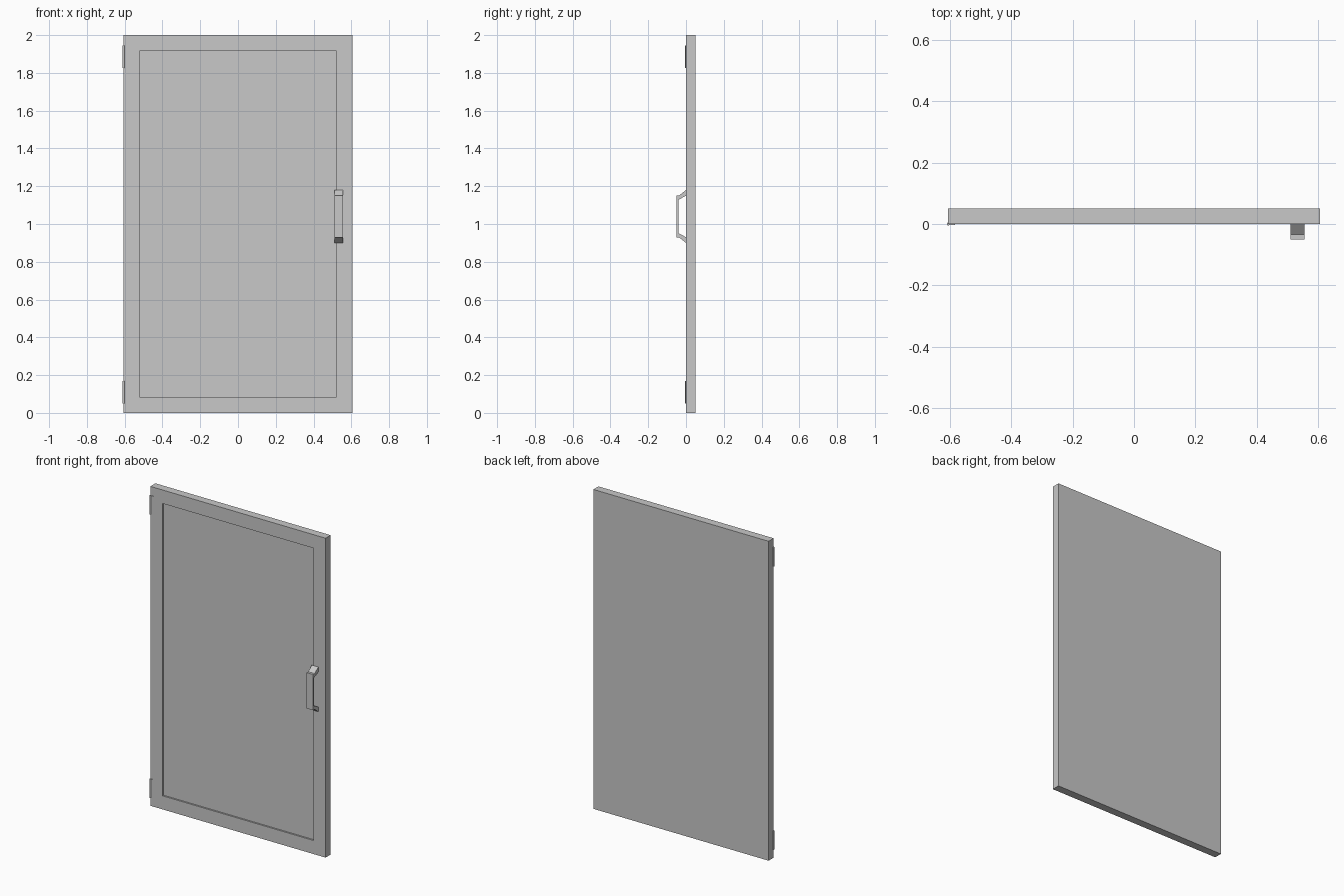
import bpy
import bmesh
from mathutils import Vector

default = bpy.data.objects.get("Cube")
if default:
    bpy.data.objects.remove(default, do_unlink=True)

grey = bpy.data.materials.new("plain grey")
grey.use_nodes = True
grey.diffuse_color = (0.58, 0.58, 0.58, 1)
grey.node_tree.nodes["Principled BSDF"].inputs["Base Color"].default_value = grey.diffuse_color


def finish(name, bm):
    bmesh.ops.recalc_face_normals(bm, faces=bm.faces)
    mesh = bpy.data.meshes.new(name)
    bm.to_mesh(mesh)
    bm.free()
    mesh.materials.append(grey)
    obj = bpy.data.objects.new(name, mesh)
    bpy.context.collection.objects.link(obj)
    return obj


def add_box(bm, low, high):
    low, high = Vector(low), Vector(high)
    verts = bmesh.ops.create_cube(bm, size=1)["verts"]
    bmesh.ops.scale(bm, vec=high - low, verts=verts)
    bmesh.ops.translate(bm, vec=(low + high) / 2, verts=verts)


# Door slab with a shallow recessed panel in its front face
bm = bmesh.new()
add_box(bm, (-0.607, 0, 0), (0.607, 0.05, 2))
bm.normal_update()
front = min(bm.faces, key=lambda f: f.calc_center_median().y)
bmesh.ops.inset_individual(bm, faces=[front], thickness=0.12)
panel = bmesh.ops.extrude_discrete_faces(bm, faces=[front])["faces"][0]
bmesh.ops.translate(bm, vec=(0, 0.01, 0), verts=panel.verts)
finish("door", bm)

# Bracket handle: upper half of its side profile (y, height from middle), mirrored
outer = [(0, 0.14), (-0.035, 0.112), (-0.05, 0.112)]
inner = [(-0.04, 0.088), (0, 0.11)]
outline = outer + [(y, -h) for y, h in reversed(outer)]
outline += [(y, -h) for y, h in reversed(inner)] + inner
bm = bmesh.new()
side = bm.faces.new([bm.verts.new((0.511, y, 1.04 + h)) for y, h in outline])
ext = bmesh.ops.extrude_face_region(bm, geom=[side])["geom"]
bmesh.ops.translate(bm, vec=(0.045, 0, 0),
                    verts=[g for g in ext if isinstance(g, bmesh.types.BMVert)])
finish("handle", bm)

# Hinges: a thin leaf on the front with a small barrel at the edge
for name, z in (("lower_hinge", 0.11), ("upper_hinge", 1.885)):
    bm = bmesh.new()
    add_box(bm, (-0.607, -0.003, z - 0.06), (-0.585, 0.002, z + 0.06))
    pin = bmesh.ops.create_cone(bm, cap_ends=True, segments=12, radius1=0.005,
                                radius2=0.005, depth=0.12)["verts"]
    bmesh.ops.translate(bm, vec=(-0.606, 0, z), verts=pin)
    finish(name, bm)
